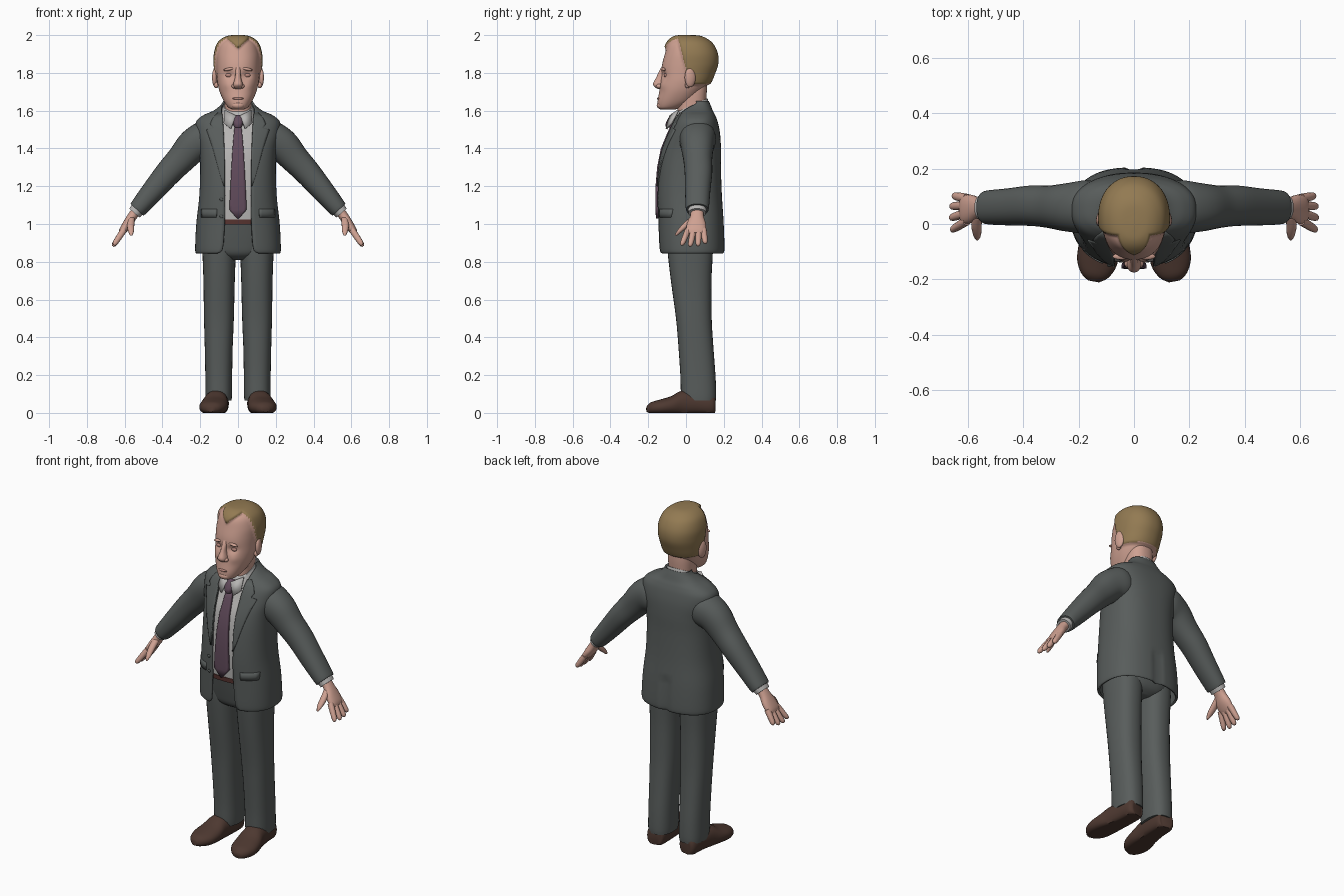
import bpy, bmesh, math
from mathutils import Vector, Matrix

if "Cube" in bpy.data.objects:
    bpy.data.objects.remove(bpy.data.objects["Cube"])

def mat(name, r, g, b):
    m = bpy.data.materials.new(name)
    m.diffuse_color = (r, g, b, 1)
    m.use_nodes = True
    m.node_tree.nodes["Principled BSDF"].inputs["Base Color"].default_value = m.diffuse_color
    return m

SUIT = mat("suit grey", .098, .109, .106)
SKIN = mat("skin", .62, .355, .285)
ROSE = mat("rosy skin", .46, .24, .20)
HAIR = mat("sandy hair", .29, .195, .085)
SHIRT = mat("shirt white", .47, .46, .45)
TIE = mat("tie purple", .12, .07, .105)
SHOE = mat("shoe brown", .075, .040, .030)
BELT = mat("belt brown", .10, .035, .03)

def finish(bm, name, m, mirror=False, thick=0, closed=True, angle=50):
    if closed:
        bmesh.ops.recalc_face_normals(bm, faces=bm.faces)
    me = bpy.data.meshes.new(name)
    bm.to_mesh(me)
    bm.free()
    ob = bpy.data.objects.new(name, me)
    bpy.context.collection.objects.link(ob)
    me.materials.append(m)
    bpy.ops.object.select_all(action='DESELECT')
    ob.select_set(True)
    bpy.context.view_layer.objects.active = ob
    bpy.ops.object.shade_smooth_by_angle(angle=math.radians(angle))
    if thick:
        ob.modifiers.new("thickness", 'SOLIDIFY').thickness = thick
    if mirror:
        ob.modifiers.new("mirror", 'MIRROR')
    return ob

def smooth(secs, k):
    """Catmull-Rom interpolation between tuples."""
    out = []
    for i in range(len(secs) - 1):
        a, b, c, d = (secs[max(i - 1, 0)], secs[i], secs[i + 1], secs[min(i + 2, len(secs) - 1)])
        for j in range(k):
            t = j / k
            out.append(tuple(.5 * (2 * q + (r - p) * t + (2 * p - 5 * q + 4 * r - s) * t * t
                                   + (3 * q - p - 3 * r + s) * t ** 3) for p, q, r, s in zip(a, b, c, d)))
    return out + [tuple(secs[-1])]

def skin_rings(rings, wrap=True, caps=True):
    bm = bmesh.new()
    vs = [[bm.verts.new(p) for p in r] for r in rings]
    n = len(rings[0])
    for a, b in zip(vs, vs[1:]):
        for i in range(n if wrap else n - 1):
            j = (i + 1) % n
            bm.faces.new((a[i], a[j], b[j], b[i]))
    if caps:
        bm.faces.new(vs[0][::-1])
        bm.faces.new(vs[-1])
    return bm

def power(v, p):
    return math.copysign(abs(v) ** (2 / p), v)

def stack_rings(secs, n=40, p=2.4, tilt=0, gapped=False):
    """Horizontal rings from (z, centre x, half width, front y, back y[, front gap])."""
    rings = []
    for s in secs:
        z, cx, hw, yf, yb = s[:5]
        cy, ry = (yf + yb) / 2, (yb - yf) / 2
        t0 = math.asin(min(s[5] / hw, .99) ** (p / 2)) if gapped else 0
        span = 2 * math.pi - 2 * t0
        pts = []
        for i in range(n + 1 if gapped else n):
            t = t0 + span * i / n
            y = cy - ry * power(math.cos(t), p)
            pts.append((cx + hw * power(math.sin(t), p), y, z + tilt * (y - .03)))
        rings.append(pts)
    return rings

def stack(name, secs, m, k=4, mirror=False, **kw):
    return finish(skin_rings(stack_rings(smooth(secs, k), **kw)), name, m, mirror)

def tube(name, secs, m, side=(0, 1, 0), k=4, n=24, p=2.2, floor=None):
    """Mirrored tube through (x, y, z, radius across, radius along side axis)."""
    secs = smooth(secs, k)
    v = Vector(side)
    rings = []
    for i, s in enumerate(secs):
        d = Vector(secs[min(i + 1, len(secs) - 1)][:3]) - Vector(secs[max(i - 1, 0)][:3])
        u = v.cross(d).normalized()
        r = []
        for j in range(n):
            t = 2 * math.pi * j / n
            q = Vector(s[:3]) + u * s[3] * power(math.cos(t), p) + v * s[4] * power(math.sin(t), p)
            if floor is not None:
                q.z = max(q.z, floor)
            r.append(q)
        rings.append(r)
    return finish(skin_rings(rings), name, m, True)

def ball(name, loc, size, m, rot=0, axis='Z', mirror=True):
    bm = bmesh.new()
    bmesh.ops.create_uvsphere(bm, u_segments=20, v_segments=12, radius=1)
    bm.transform(Matrix.Translation(loc) @ Matrix.Rotation(rot, 4, axis) @ Matrix.Diagonal((*size, 1)))
    return finish(bm, name, m, mirror)

# Jacket: an open shell with a front gap and a vent at the back
JACKET = [(.845, 0, .222, -.138, .197, .105), (.87, 0, .227, -.145, .204, .082), (1.0, 0, .221, -.15, .20, .072),
          (1.15, 0, .205, -.155, .19, .07), (1.3, 0, .2, -.145, .185, .072), (1.4, 0, .205, -.125, .185, .075),
          (1.48, 0, .222, -.092, .18, .078), (1.54, 0, .222, -.065, .168, .082), (1.575, 0, .185, -.045, .155, .085),
          (1.6, 0, .13, -.028, .142, .088), (1.63, 0, .092, 0, .13, .088), (1.652, 0, .078, .02, .12, .076)]
FINE = smooth(JACKET, 6)
bm = skin_rings(stack_rings(FINE, n=64, p=2.5, gapped=True), wrap=False, caps=False)
for v in bm.verts:
    if abs(v.co.x) < .004 and v.co.y > .1 and v.co.z < 1.03:
        v.co.y -= .014
finish(bm, "jacket", SUIT, thick=.012, closed=False)

def jacket_y(x, z):
    s = min(FINE, key=lambda q: abs(q[0] - z))
    i = FINE.index(s)
    o = FINE[min(i + 1, len(FINE) - 1)] if z > s[0] else FINE[max(i - 1, 0)]
    f = (z - s[0]) / (o[0] - s[0]) if o[0] != s[0] else 0
    hw, yf, yb = (s[c] + f * (o[c] - s[c]) for c in (2, 3, 4))
    return (yf + yb) / 2 - (yb - yf) / 2 * max(1 - abs(x / hw) ** 2.5, 0) ** .4

def sheet(name, rows, m, lift, thick, mirror):
    """Plate lying on the jacket front, rows of (z, left x, right x)."""
    rings = []
    for z, a, b in rows:
        xs = [a + (b - a) * i / 6 for i in range(7)]
        rings.append([(x, jacket_y(x, z) - lift, z) for x in xs])
    return finish(skin_rings(rings, False, False), name, m, mirror, thick, False)

sheet("lapel", [(1.2, .070, .075), (1.25, .071, .092), (1.3, .071, .106), (1.35, .072, .12), (1.4, .073, .134),
                (1.45, .075, .15), (1.5, .077, .168), (1.508, .077, .135), (1.53, .079, .148), (1.56, .081, .135),
                (1.59, .085, .108)], SUIT, .007, .009, True)
sheet("pocket_flap", [(1.035, .115, .195), (1.055, .113, .197), (1.08, .113, .197)], SUIT, .005, .007, True)
for z in (1.04, 1.13):
    ball("jacket_button", (-.088, jacket_y(.088, z) - .003, z), (.009, .005, .009), SUIT, mirror=False)

# Shirt, collar, tie and belt
stack("shirt", [(z - (.012 if z > 1.45 else 0), 0, hw - .014, yf + .014, yb - .014)
                for z, _, hw, yf, yb, _ in JACKET[2:10]], SHIRT, n=48, p=2.5)
stack("shirt_collar", [(1.575, 0, .094, -.078, .122), (1.60, 0, .087, -.066, .12), (1.628, 0, .076, -.05, .114)],
      SHIRT, tilt=.45)
bm = bmesh.new()
flap = [bm.verts.new(p) for p in ((.012, -.088, 1.575), (.04, -.108, 1.505), (.076, -.082, 1.535), (.07, -.045, 1.605))]
bm.faces.new(flap)
finish(bm, "collar_flap", SHIRT, True, .01, False)
sheet("tie", [(1.028, -.004, .004), (1.075, -.045, .045), (1.1, -.045, .045), (1.2, -.04, .04), (1.3, -.035, .035),
              (1.4, -.029, .029), (1.48, -.022, .022), (1.53, -.017, .017)], TIE, .008, .02, False)
stack("tie_knot", [(1.51, 0, .019, -.106, -.06), (1.53, 0, .026, -.108, -.05), (1.56, 0, .032, -.094, -.04),
                   (1.578, 0, .024, -.08, -.03)], TIE, n=16)
stack("belt", [(.998, 0, .19, -.139, .16), (1.025, 0, .19, -.141, .16)], BELT, k=1)

# Trousers
stack("trouser_seat", [(.81, 0, .06, -.05, .10), (.84, 0, .15, -.092, .14), (.9, 0, .185, -.11, .16),
                       (1.0, 0, .188, -.13, .16)], SUIT)
stack("trouser_leg", [(.065, .102, .068, -.022, .158), (.1, .102, .07, -.027, .160), (.2, .102, .071, -.03, .156),
                      (.35, .102, .074, -.04, .145), (.5, .101, .079, -.053, .136), (.7, .1, .083, -.08, .135),
                      (.85, .1, .088, -.097, .142), (.93, .1, .086, -.1, .14)], SUIT, mirror=True, n=32)

# Shoes with flat soles
tube("shoe", [(.105, .152, .04, .03, .04), (.106, .138, .045, .052, .06), (.108, .06, .05, .06, .065),
              (.117, -.02, .05, .064, .068), (.125, -.08, .038, .074, .050), (.134, -.14, .03, .072, .04),
              (.142, -.185, .026, .05, .03), (.146, -.207, .02, .02, .015)], SHOE, (0, 0, 1), floor=0)

# Sleeves, cuffs and hands
tube("sleeve", [(.12, .065, 1.475, .08, .08), (.17, .062, 1.45, .098, .096), (.235, .06, 1.415, .09, .088),
                (.30, .062, 1.345, .077, .077), (.37, .066, 1.27, .069, .073), (.45, .062, 1.175, .06, .067),
                (.52, .06, 1.092, .05, .062), (.535, .06, 1.075, .046, .058)], SUIT, n=32)
tube("shirt_cuff", [(.525, .06, 1.085, .04, .05), (.549, .059, 1.058, .036, .046)], SHIRT, k=1)
tube("palm", [(.53, .06, 1.08, .026, .034), (.56, .058, 1.04, .025, .036), (.585, .055, 1.0, .025, .05),
              (.61, .053, .965, .02, .052), (.622, .053, .948, .012, .044)], SKIN)
for i, (y0, y1, tip) in enumerate([(.012, -.022, .93), (.04, .022, 1.0), (.067, .064, .97), (.092, .102, .82)]):
    end = Vector((.605 + .057 * tip, y1, .965 - .083 * tip))
    start = Vector((.602, y0, .972))
    pts = [start.lerp(end, t) for t in (0, .5, .88, 1)]
    tube("finger_%d" % (i + 1), [(*q, r, r) for q, r in zip(pts, (.017, .016, .013, .005))], SKIN, n=12)
tube("thumb", [(.562, .04, 1.035, .016, .02), (.568, .0, .995, .019, .022), (.566, -.035, .96, .015, .015),
               (.565, -.054, .938, .005, .006)], SKIN, n=12)

# Neck
stack("neck", [(1.56, 0, .07, -.045, .10), (1.63, 0, .071, -.045, .105), (1.70, 0, .074, -.05, .11),
               (1.75, 0, .07, -.04, .11)], SKIN)

# Head with sculpted eye sockets; hair is a raised region with a peaked hairline
HEAD = [(1.606, 0, .03, -.135, -.06), (1.618, 0, .052, -.147, -.02), (1.65, 0, .075, -.15, .04),
        (1.70, 0, .097, -.142, .085), (1.75, 0, .109, -.135, .12), (1.80, 0, .113, -.131, .142),
        (1.85, 0, .116, -.125, .158), (1.90, 0, .115, -.112, .156), (1.945, 0, .102, -.098, .135),
        (1.97, 0, .08, -.08, .105), (1.984, 0, .05, -.055, .07), (1.988, 0, .012, -.02, .02)]

def hair_depth(c):
    return max(min(c.y + .012 + .25 * (c.z - 1.85), c.z - 1.738), c.z - 1.925 - .9 * abs(c.x))

bm = skin_rings(stack_rings(smooth(HEAD, 8), n=112, p=2.2))
bm.normal_update()
for v in bm.verts:
    c, nrm = v.co.copy(), v.normal.copy()
    v.co += nrm * .013 * min(max(hair_depth(c) / .016 + .3, 0), 1)
    if c.y < -.03:
        socket = ((abs(c.x) - .045) / .026) ** 2 + ((c.z - 1.788) / .02) ** 2
        cheek = ((abs(c.x) - .062) / .025) ** 2 + ((c.z - 1.735) / .025) ** 2
        v.co.y += .014 * math.exp(-socket) - .006 * math.exp(-cheek)
ob_faces = [hair_depth(f.calc_center_median()) > .004 for f in bm.faces]
head = finish(bm, "head", SKIN)
head.data.materials.append(HAIR)
for poly, is_hair in zip(head.data.polygons, ob_faces):
    poly.material_index = int(is_hair)

# Facial features
stack("nose", [(1.714, 0, .014, -.148, -.1), (1.724, 0, .026, -.164, -.1), (1.742, 0, .025, -.175, -.1),
               (1.775, 0, .016, -.158, -.1), (1.81, 0, .014, -.142, -.1), (1.835, 0, .012, -.128, -.1)], SKIN, n=20)
ball("nostril_wing", (.022, -.143, 1.73), (.012, .015, .012), SKIN)
ball("eyelid", (.045, -.104, 1.787), (.021, .013, .012), ROSE, -.2, 'Z')
ball("brow", (.047, -.117, 1.82), (.031, .012, .008), SKIN, .2, 'Y')
ball("lips", (0, -.141, 1.664), (.03, .013, .008), ROSE, mirror=False)
ball("chin", (0, -.132, 1.628), (.035, .023, .02), SKIN, mirror=False)
ball("ear", (.121, .022, 1.776), (.015, .03, .052), SKIN, .25, 'Z')
ball("ear_lobe", (.115, .008, 1.735), (.012, .014, .016), SKIN)
